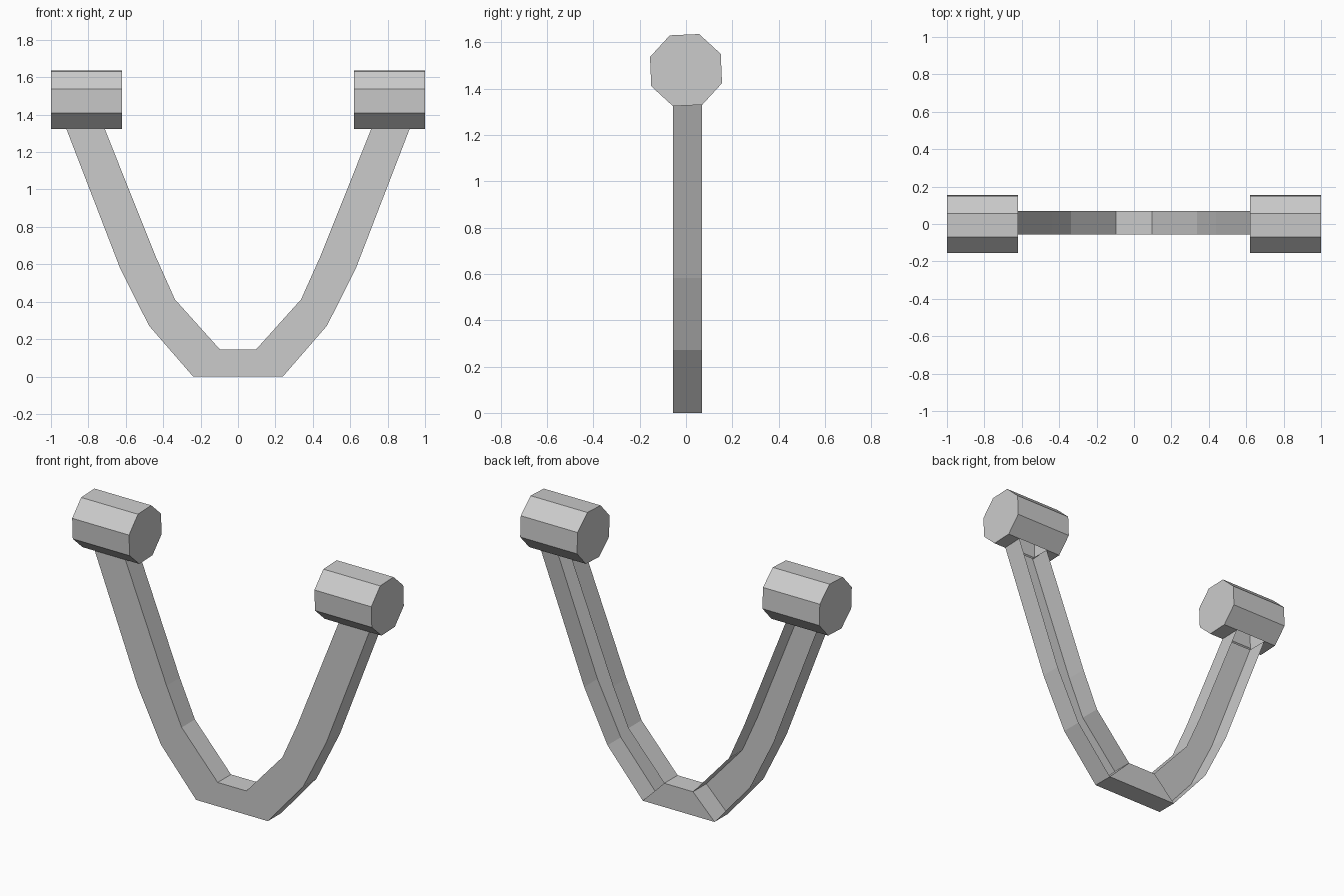
import bpy
from math import cos, sin, radians

if "Cube" in bpy.data.objects:
    bpy.data.objects.remove(bpy.data.objects["Cube"])

Y0, Y1 = -0.057, 0.07      # front and back of the strap
OUTER = [(0.24, 0), (0.476, 0.272), (0.632, 0.583), (0.92, 1.33)]
INNER = [(0.096, 0.144), (0.337, 0.412), (0.438, 0.637), (0.715, 1.33)]


def add_part(name, verts, faces, mirror=True):
    mesh = bpy.data.meshes.new(name)
    mesh.from_pydata(verts, [], faces)
    obj = bpy.data.objects.new(name, mesh)
    bpy.context.collection.objects.link(obj)
    if mirror:
        mod = obj.modifiers.new("mirror", 'MIRROR')
        mod.use_mirror_merge = False
    return obj


# Curved arms: thin channels, open at the back
verts, faces = [], []
for (ox, oz), (ix, iz) in zip(OUTER, INNER):
    verts += [(ix, Y1, iz), (ix, Y0, iz), (ox, Y0, oz), (ox, Y1, oz)]
for s in range(len(OUTER) - 1):
    for j in range(3):
        a = s * 4 + j
        faces.append((a, a + 1, a + 5, a + 4))
add_part("curved_arm", verts, faces)

# Closed middle block with sloping ends
(ox, oz), (ix, iz) = OUTER[0], INNER[0]
outline = [(-ox, oz), (ox, oz), (ix, iz), (-ix, iz)]
verts = [(x, y, z) for y in (Y0, Y1) for x, z in outline]
faces = [(0, 1, 2, 3), (7, 6, 5, 4)]
faces += [(i, i + 4, (i + 1) % 4 + 4, (i + 1) % 4) for i in range(4)]
add_part("middle_block", verts, faces, mirror=False)

# Eight-sided end grips, open underneath where the arm joins
RADIUS, CENTRE_Z, SIDES = 0.1655, 1.48, 8
stations = [0.62, 0.715, 0.92, 1.0]
verts = []
for x in stations:
    for k in range(SIDES):
        a = radians(25 + 45 * k)
        verts.append((x, RADIUS * cos(a), CENTRE_Z + RADIUS * sin(a)))
faces = [tuple(reversed(range(SIDES))), tuple(range(3 * SIDES, 4 * SIDES))]
for s in range(3):
    for k in range(SIDES):
        if s == 1 and k == 5:
            continue
        n = (k + 1) % SIDES
        faces.append((s * 8 + k, s * 8 + n, s * 8 + 8 + n, s * 8 + 8 + k))
add_part("end_grip", verts, faces)
